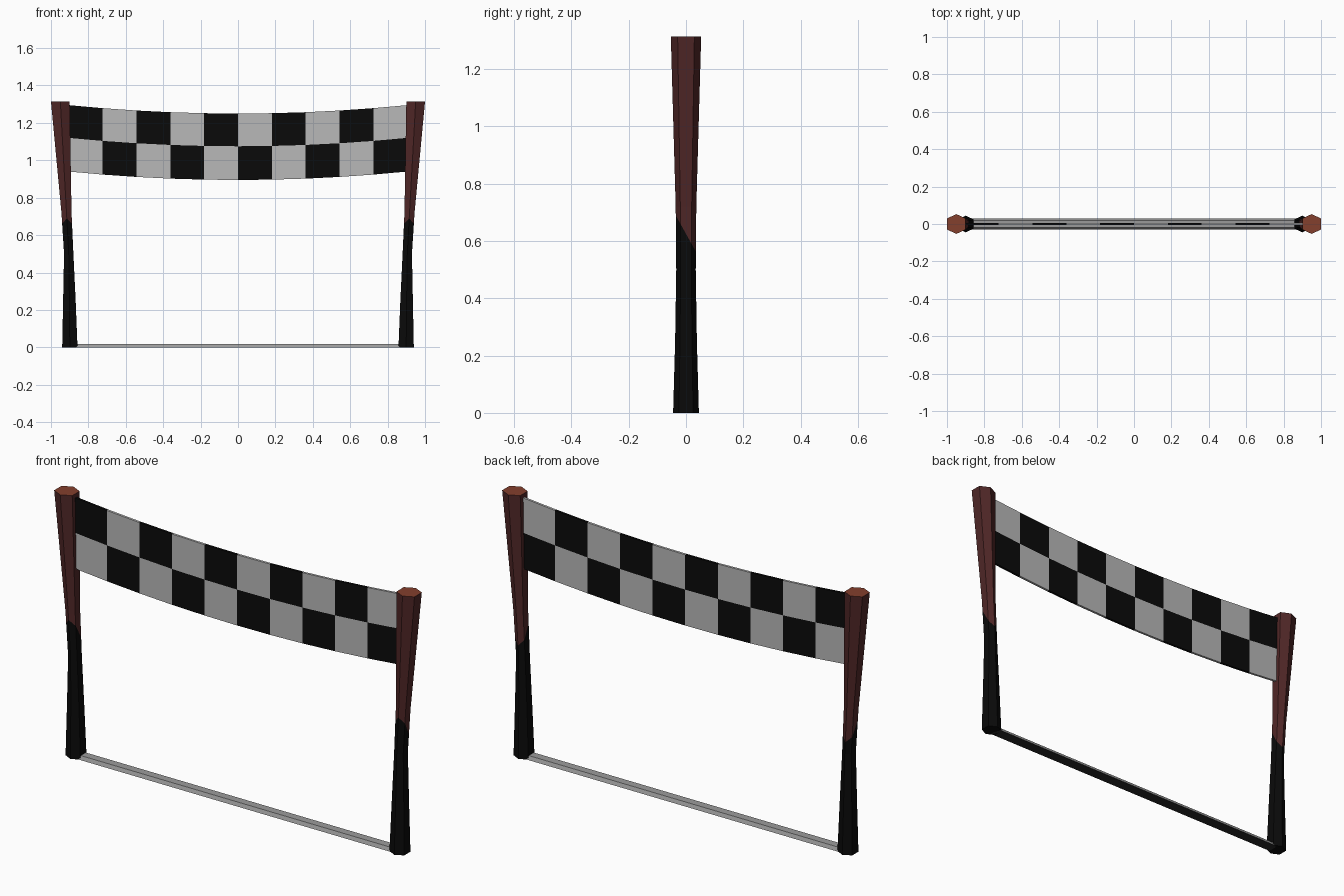
import bpy, bmesh
from mathutils import Vector

if "Cube" in bpy.data.objects:
    bpy.data.objects.remove(bpy.data.objects["Cube"])


def material(name, rgb):
    m = bpy.data.materials.new(name)
    m.diffuse_color = (*rgb, 1)
    m.use_nodes = True
    m.node_tree.nodes["Principled BSDF"].inputs["Base Color"].default_value = m.diffuse_color
    return m


BLACK = material("black", (0.003, 0.003, 0.003))
RED = material("dark red", (0.08, 0.02, 0.02))
RUST = material("rust", (0.23, 0.05, 0.026))
WHITE = material("off white", (0.48, 0.48, 0.48))
GREY = material("grey", (0.33, 0.33, 0.33))
DARK = material("dark grey", (0.02, 0.02, 0.02))


def finish(bm, name, mats):
    bmesh.ops.recalc_face_normals(bm, faces=bm.faces[:])
    mesh = bpy.data.meshes.new(name)
    bm.to_mesh(mesh)
    bm.free()
    for m in mats:
        mesh.materials.append(m)
    obj = bpy.data.objects.new(name, mesh)
    bpy.context.collection.objects.link(obj)
    return obj


def loft(bm, rings):
    """Skin a closed stack of vertex rings and cap both ends."""
    vs = [[bm.verts.new(p) for p in r] for r in rings]
    n = len(vs[0])
    for a, b in zip(vs, vs[1:]):
        for i in range(n):
            j = (i + 1) % n
            bm.faces.new((a[i], a[j], b[j], b[i]))
    bm.faces.new(vs[0])
    bm.faces.new(vs[-1])


# Hexagonal posts: height, outer x, inner x, half depth
SECTIONS = [(0, 0.94, 0.858, 0.045), (0.25, 0.935, 0.868, 0.038),
            (0.5, 0.93, 0.88, 0.034), (0.72, 0.944, 0.89, 0.036),
            (1.315, 1.0, 0.9, 0.053)]


def post(side, name):
    bm = bmesh.new()
    rings = []
    for z, xo, xi, d in SECTIONS:
        xm = xo * 0.5 + xi * 0.5
        f = d * 0.55
        rings.append([(side * x, y, z) for x, y in
                      [(xo, -f), (xm, -d), (xi, -f), (xi, f), (xm, d), (xo, f)]])
    loft(bm, rings)
    # slanting colour line between the dark foot and the red upper part
    point, normal = Vector((0, 0, 0.625)), Vector((0, 1.8, 1))
    bmesh.ops.bisect_plane(bm, geom=bm.verts[:] + bm.edges[:] + bm.faces[:],
                           plane_co=point, plane_no=normal)
    for f in bm.faces:
        c = f.calc_center_median()
        if c.z > 1.31:
            f.material_index = 2
        elif (c - point).dot(normal) > 0:
            f.material_index = 1
    finish(bm, name, [BLACK, RED, RUST])


post(-1, "left_post")
post(1, "right_post")

# Sagging chequered banner
COLS, HALF, T = 10, 0.905, 0.006
bm = bmesh.new()


def banner_height(x, row):
    return (0.895, 1.075, 1.25)[row] + 0.045 * (x / HALF) ** 2


rings = []
for i in range(COLS + 1):
    x = -HALF + 2 * HALF * i / COLS
    rings.append([(x, y, banner_height(x, r)) for y, r in
                  [(-T, 0), (-T, 1), (-T, 2), (T, 2), (T, 1), (T, 0)]])
loft(bm, rings)
for f in bm.faces:
    c = f.calc_center_median()
    col = min(COLS - 1, max(0, int((c.x + HALF) / (2 * HALF) * COLS)))
    row = 1 if c.z > banner_height(c.x, 1) else 0
    f.material_index = (col + row) % 2
finish(bm, "banner", [WHITE, BLACK])

# Ground strip joining the posts, with bevelled long sides
bm = bmesh.new()
loft(bm, [[(x, -0.029, 0), (x, -0.02, 0.018), (x, 0.02, 0.018), (x, 0.029, 0)]
          for x in (-0.88, 0.88)])
strip = finish(bm, "ground_strip", [GREY, DARK])
for p in strip.data.polygons:
    if p.normal.z < -0.9:
        p.material_index = 1
